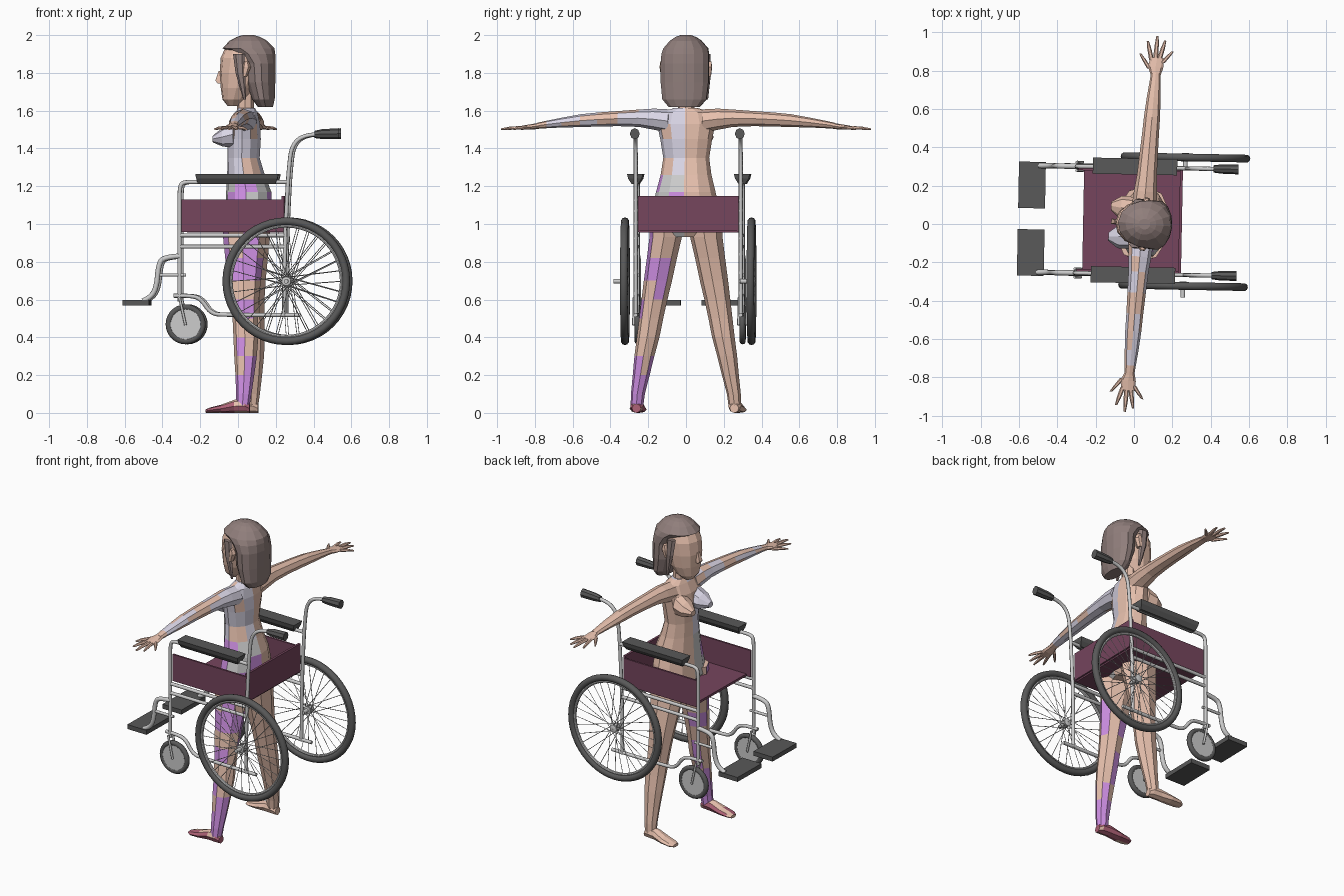
import bpy, bmesh, random
from math import sin, cos, pi, sqrt, radians
from mathutils import Matrix, Vector

if "Cube" in bpy.data.objects:
    bpy.data.objects.remove(bpy.data.objects["Cube"])

random.seed(4)


def mat(name, *rgb):
    m = bpy.data.materials.new(name)
    m.diffuse_color = (*rgb, 1)
    m.use_nodes = True
    m.node_tree.nodes["Principled BSDF"].inputs["Base Color"].default_value = m.diffuse_color
    return m


SKIN = mat("skin", .80, .53, .42)
HAIR = mat("hair", .28, .21, .20)
LILAC = mat("lilac", .70, .67, .79)
PALE = mat("pale", .74, .75, .73)
PURPLE = mat("purple", .63, .28, .78)
WINE = mat("wine", .42, .12, .18)
BLACK = mat("black", .10, .10, .10)
CLOTH = mat("cloth", .18, .06, .11)

# The chair and the figure are each turned slightly about z
CHAIR = Matrix.Translation((0, .017, 0)) @ Matrix.Rotation(radians(-1.1), 4, 'Z')
BODY = Matrix.Translation((.045, 0, 0)) @ Matrix.Rotation(radians(-5), 4, 'Z')


def finish(name, bm, group, mats, pick=None, smooth=False):
    bmesh.ops.recalc_face_normals(bm, faces=bm.faces)
    if pick:
        for f in bm.faces:
            f.material_index = mats.index(pick(f.calc_center_median()))
    me = bpy.data.meshes.new(name)
    bm.to_mesh(me)
    bm.free()
    for m in mats:
        me.materials.append(m)
    ob = bpy.data.objects.new(name, me)
    bpy.context.collection.objects.link(ob)
    ob.matrix_world = group
    if smooth:
        bpy.ops.object.select_all(action='DESELECT')
        ob.select_set(True)
        bpy.context.view_layer.objects.active = ob
        bpy.ops.object.shade_smooth_by_angle(angle=radians(40))
    return ob


def loft(name, axis, rings, n, group, mats=(), pick=None):
    """Rings are (position, centre a, half a, centre b, half b) along an axis."""
    bm = bmesh.new()
    k, off = (sqrt(2), pi / 4) if n == 4 else (1, 0)
    rows = []
    for p, ac, ah, bc, bh in rings:
        row = []
        for i in range(n):
            t = 2 * pi * i / n + off
            a, b = ac + k * ah * cos(t), bc + k * bh * sin(t)
            row.append(bm.verts.new({'x': (p, a, b), 'y': (a, p, b), 'z': (a, b, p)}[axis]))
        rows.append(row)
    for r, q in zip(rows, rows[1:]):
        for i in range(n):
            j = (i + 1) % n
            bm.faces.new((r[i], r[j], q[j], q[i]))
    bm.faces.new(rows[0])
    bm.faces.new(rows[-1])
    return finish(name, bm, group, list(mats), pick)


def box(name, x, y, z, mats=()):
    yc, yh, zc, zh = sum(y) / 2, abs(y[1] - y[0]) / 2, sum(z) / 2, (z[1] - z[0]) / 2
    return loft(name, 'x', [(v, yc, yh, zc, zh) for v in x], 4, CHAIR, mats)


def lathe(name, profile, centre, n, mats=()):
    """Spin a closed (radius, y) profile about the y direction."""
    bm = bmesh.new()
    cx, cy, cz = centre
    rows = [[bm.verts.new((cx + r * cos(2 * pi * i / n), cy + y, cz + r * sin(2 * pi * i / n)))
             for r, y in profile] for i in range(n)]
    m = len(profile)
    for i in range(n):
        a, b = rows[i], rows[(i + 1) % n]
        for j in range(m):
            bm.faces.new((a[j], a[(j + 1) % m], b[(j + 1) % m], b[j]))
    return finish(name, bm, CHAIR, list(mats), smooth=True)


def ring(R, r, n=10):
    return [(R + r * cos(2 * pi * i / n), r * sin(2 * pi * i / n)) for i in range(n)]


def tube(name, y, pts, r=.011):
    cu = bpy.data.curves.new(name, 'CURVE')
    cu.dimensions = '3D'
    cu.bevel_depth, cu.bevel_resolution, cu.resolution_u = r, 2, 4
    cu.use_fill_caps = True
    sp = cu.splines.new('NURBS')
    sp.points.add(len(pts) - 1)
    for p, (x, z) in zip(sp.points, pts):
        p.co = (x, y, z, 1)
    sp.order_u = min(3, len(pts))
    sp.use_endpoint_u = True
    ob = bpy.data.objects.new(name, cu)
    bpy.context.collection.objects.link(ob)
    ob.matrix_world = CHAIR


# Seat and back sling
box("seat", (-.265, .24), (-.26, .26), (.955, .97), [CLOTH])
box("back_panel", (.235, .25), (-.267, .267), (.965, 1.147), [CLOTH])

for s, side in ((1, "left"), (-1, "right")):
    y = .278 * s
    # Frame tubes
    tube(f"back_post_{side}", y, [(.44, 1.475), (.36, 1.475), (.29, 1.42), (.275, 1.3), (.265, 1.15), (.25, .8), (.25, .51)])
    tube(f"arm_tube_{side}", y, [(-.304, .59), (-.304, 1.1), (-.304, 1.19), (-.29, 1.222), (-.22, 1.222), (.265, 1.222)])
    tube(f"upper_rail_{side}", y, [(-.304, .94), (.25, .94)])
    tube(f"middle_rail_{side}", y, [(-.304, .88), (.25, .88)])
    tube(f"lower_rail_{side}", y, [(-.335, .62), (-.25, .622), (-.19, .605), (-.14, .525), (-.06, .518), (.325, .518)])
    tube(f"footrest_tube_{side}", y, [(-.304, .83), (-.385, .825), (-.415, .79), (-.425, .67), (-.455, .61), (-.50, .592)], .014)
    tube(f"footrest_brace_{side}", y, [(-.41, .73), (-.28, .73)], .009)
    # Side panel, armrest pad, grip and foot plate
    box(f"side_panel_{side}", (-.294, .246), (.258 * s, .27 * s), (.957, 1.13), [CLOTH])
    loft(f"armrest_{side}", 'z', [(1.212, -.002, .205, .283 * s, .018), (1.24, 0, .215, .283 * s, .036),
                                  (1.265, 0, .22, .283 * s, .042)], 4, CHAIR, [BLACK])
    loft(f"grip_{side}", 'x', [(.41, y, .019, 1.474, .019), (.45, y, .024, 1.476, .026),
                               (.54, y, .026, 1.478, .029)], 8, CHAIR, [BLACK])
    box(f"foot_plate_{side}", (-.605, -.465), (.055 * s, .297 * s), (.568, .597), [BLACK])
    # Caster with fork
    c = (-.272, y, .469)
    lathe(f"caster_tyre_{side}", ring(.09, .016), c, 28, [BLACK])
    lathe(f"caster_disc_{side}", [(.001, -.012), (.08, -.012), (.08, .012), (.001, .012)], c, 28)
    for d in (-.022, .022):
        tube(f"caster_fork_{side}", y + d, [(-.304, .61), (-.272, .465)], .007)
    # Big wheel: tyre, rim, hub and spokes
    c = Vector((.262, .335 * s, .697))
    lathe(f"tyre_{side}", ring(.317, .021), c, 48, [BLACK])
    lathe(f"rim_{side}", ring(.293, .009, 8), c, 48)
    lathe(f"hub_{side}", [(.001, -.06), (.012, -.06), (.012, -.022), (.024, -.02), (.024, .02), (.012, .024), (.001, .024)], c, 14)
    bm = bmesh.new()
    for i in range(32):
        t = 2 * pi * i / 32
        h = t + (1.2 if i % 2 else -1.2)
        dy = .016 if i % 4 < 2 else -.016
        a = c + Vector((.022 * cos(h), dy, .022 * sin(h)))
        b = c + Vector((.29 * cos(t), 0, .29 * sin(t)))
        d = b - a
        m = Matrix.Translation((a + b) / 2) @ d.to_track_quat('Z', 'Y').to_matrix().to_4x4()
        bmesh.ops.create_cone(bm, segments=4, radius1=.002, radius2=.002, depth=d.length, matrix=m)
    finish(f"spokes_{side}", bm, CHAIR, [])


# Patchy clothing covers only the right (-y) half of the figure
def dress(c):
    if c.y > 0:
        return SKIN
    if c.z > 1.3:
        return LILAC if random.random() < .75 else SKIN
    return random.choice((PALE, PALE, PURPLE, SKIN))


def sleeve(c):
    return LILAC if -.72 < c.y < 0 and random.random() < .65 else SKIN


def trouser(c):
    return PURPLE if c.y < 0 and (c.z < .25 or random.random() < .4) else SKIN


def shoe(c):
    return WINE if c.y < 0 and random.random() < .75 else SKIN


# Torso and neck
loft("torso", 'z', [(.93, 0, .09, 0, .11), (.98, 0, .122, 0, .195), (1.08, .012, .125, 0, .18), (1.17, .012, .12, 0, .158),
                    (1.26, -.003, .1, 0, .135), (1.35, -.015, .085, 0, .122), (1.45, -.012, .088, 0, .138),
                    (1.53, -.008, .08, 0, .155), (1.59, 0, .058, 0, .135), (1.615, 0, .045, 0, .06)],
     12, BODY, [SKIN, LILAC, PALE, PURPLE], dress)
loft("neck", 'z', [(1.56, 0, .055, 0, .055), (1.61, -.005, .045, 0, .044), (1.7, -.005, .045, 0, .045)], 8, BODY, [SKIN])

# Head and bobbed hair
loft("head", 'z', [(1.625, -.07, .03, 0, .035), (1.66, -.062, .066, 0, .07), (1.72, -.045, .092, 0, .095),
                   (1.8, -.028, .115, 0, .11), (1.88, -.01, .127, 0, .115), (1.95, 0, .105, 0, .095),
                   (1.98, .01, .06, 0, .06)], 12, BODY, [SKIN])
loft("nose", 'z', [(1.745, -.14, .014, 0, .014), (1.76, -.146, .018, 0, .014), (1.81, -.138, .01, 0, .008)], 4, BODY, [SKIN])
loft("hair", 'z', [(1.62, .1, .04, 0, .085), (1.66, .09, .06, 0, .12), (1.75, .075, .078, 0, .13),
                   (1.85, .07, .085, 0, .13), (1.9, .045, .108, 0, .128), (1.93, .01, .138, 0, .12),
                   (1.97, .01, .1, 0, .085), (1.99, .01, .062, 0, .055), (2, .01, .03, 0, .028)], 14, BODY, [HAIR])

FINGERS = [("thumb", -.035, .81, -.09, .885), ("index", -.028, .855, -.056, .952), ("middle", -.008, .865, -.008, .983),
           ("ring", .012, .86, .034, .962), ("little", .028, .845, .078, .91)]

for s, side in ((1, "left"), (-1, "right")):
    loft(f"hair_lock_{side}", 'z', [(1.9, -.03, .032, .112 * s, .016), (1.8, -.022, .026, .118 * s, .014),
                                    (1.66, 0, .008, .112 * s, .006)], 6, BODY, [HAIR])
    loft(f"ear_{side}", 'z', [(1.78, .0, .012, .115 * s, .02), (1.83, .01, .024, .118 * s, .024),
                              (1.86, .01, .012, .118 * s, .02)], 6, BODY, [SKIN])
    loft(f"bust_{side}", 'x', [(-.06, .07 * s, .066, 1.475, .07), (-.12, .075 * s, .062, 1.46, .05),
                               (-.172, .08 * s, .022, 1.45, .018)], 8, BODY, [SKIN, LILAC],
         lambda c: LILAC if c.y < 0 else SKIN)
    # Arm, palm and fingers
    loft(f"arm_{side}", 'y', [(v * s, x, xh, z, zh) for v, x, xh, z, zh in (
        (.09, 0, .065, 1.545, .062), (.17, 0, .06, 1.555, .056), (.25, 0, .052, 1.56, .046), (.36, 0, .048, 1.558, .04),
        (.47, 0, .044, 1.553, .037), (.56, 0, .042, 1.547, .034), (.66, 0, .036, 1.537, .026),
        (.74, 0, .029, 1.527, .02), (.79, 0, .025, 1.52, .016))], 8, BODY, [SKIN, LILAC], sleeve)
    loft(f"palm_{side}", 'y', [(v * s, x, xh, z, zh) for v, x, xh, z, zh in (
        (.775, 0, .025, 1.521, .016), (.82, -.004, .04, 1.514, .015), (.87, 0, .036, 1.51, .011))], 8, BODY, [SKIN])
    for f, x0, y0, x1, y1 in FINGERS:
        loft(f"{f}_{side}", 'y', [(y0 * s, x0, .013, 1.511, .01), ((y0 * .4 + y1 * .6) * s, x0 * .4 + x1 * .6, .011, 1.508, .009),
                                  (y1 * s, x1, .006, 1.502, .005)], 6, BODY, [SKIN])
    # Leg and foot
    loft(f"leg_{side}", 'z', [(z, x, xh, v * s, vh) for z, x, xh, v, vh in (
        (1.02, 0, .12, .102, .092), (.93, 0, .115, .108, .086), (.82, 0, .102, .128, .08), (.7, .003, .086, .149, .075),
        (.6, .006, .075, .167, .069), (.5, .01, .068, .184, .064), (.4, .014, .066, .2, .06), (.3, .014, .06, .22, .053),
        (.2, .012, .05, .237, .045), (.1, .008, .041, .255, .037), (.04, .004, .036, .26, .034))],
         8, BODY, [SKIN, PURPLE], trouser)
    loft(f"foot_{side}", 'x', [(x, v * s, vh, z, z) for x, v, vh, z in (
        (.04, .26, .024, .024), (.015, .26, .035, .036), (-.04, .26, .036, .035), (-.11, .265, .044, .022),
        (-.165, .267, .042, .015), (-.192, .265, .024, .01))], 8, BODY, [SKIN, WINE], shoe)
